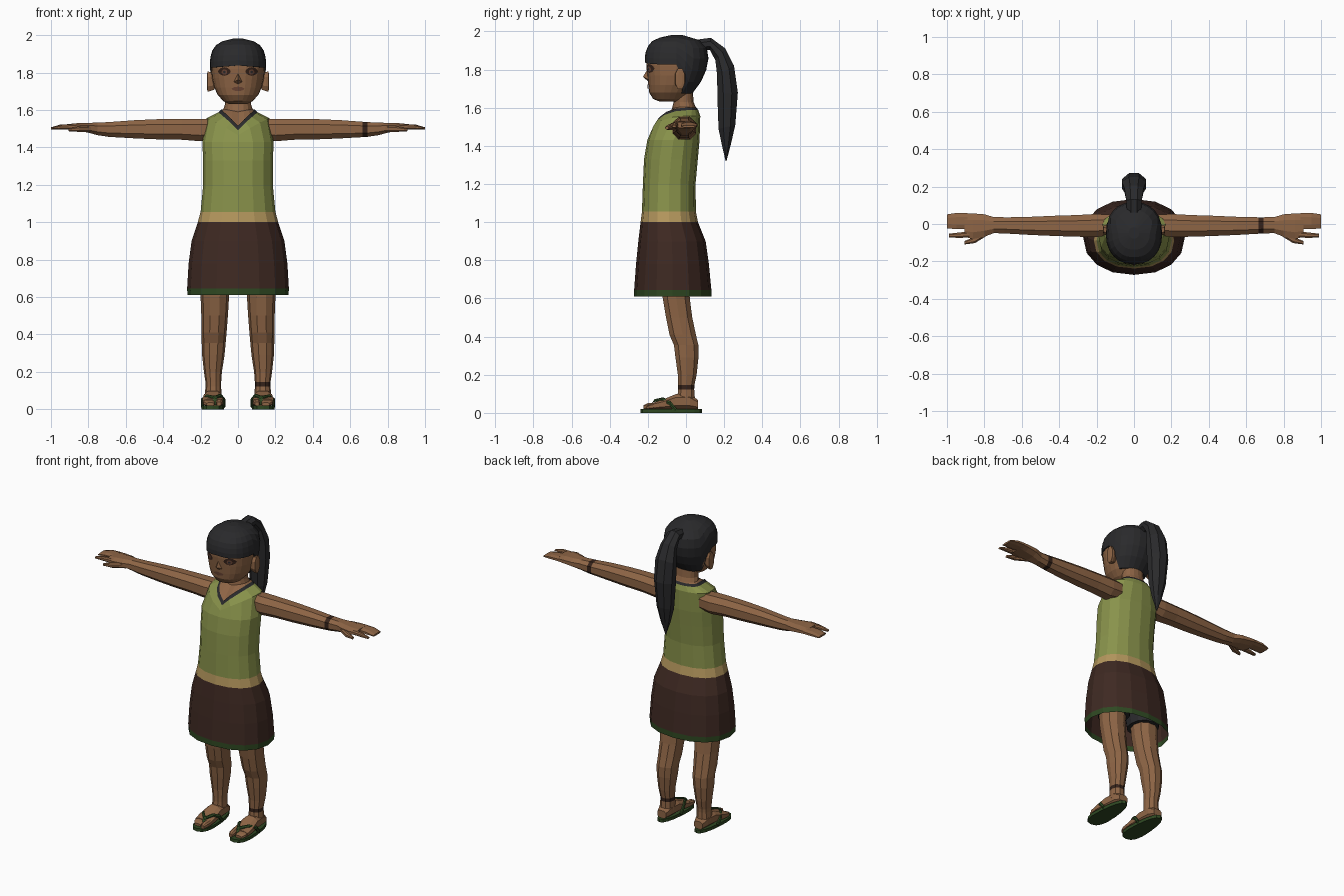
import bpy, bmesh, math
from mathutils import Vector

old = bpy.data.objects.get("Cube")
if old:
    bpy.data.objects.remove(old, do_unlink=True)


def material(name, r, g, b):
    m = bpy.data.materials.new(name)
    m.use_nodes = True
    m.diffuse_color = (r, g, b, 1)
    m.node_tree.nodes["Principled BSDF"].inputs["Base Color"].default_value = (r, g, b, 1)
    return m


SKIN = material("skin", .27, .13, .06)
GREEN = material("leaf_green", .25, .29, .07)
TAN = material("tan", .46, .31, .11)
BROWN = material("skirt_brown", .048, .022, .016)
DKGREEN = material("dark_green", .028, .065, .016)
BLACK = material("hair_black", .023, .023, .025)
BAND = material("band_brown", .035, .016, .01)
LIP = material("lip_brown", .15, .06, .035)


def make(name, verts, faces, mats, idx=None):
    me = bpy.data.meshes.new(name)
    me.from_pydata([tuple(v) for v in verts], [], faces)
    for m in mats:
        me.materials.append(m)
    if idx:
        me.polygons.foreach_set("material_index", idx)
    bm = bmesh.new()
    bm.from_mesh(me)
    bmesh.ops.recalc_face_normals(bm, faces=bm.faces)
    bm.to_mesh(me)
    bm.free()
    ob = bpy.data.objects.new(name, me)
    bpy.context.collection.objects.link(ob)
    return ob


def loft(name, rings, mats, rule=lambda k: 0, caps=(True, True)):
    """Skin a list of equal-length rings; rule gives the material of each band."""
    n = len(rings[0])
    verts = [p for r in rings for p in r]
    faces, idx = [], []
    for k in range(len(rings) - 1):
        for i in range(n):
            j = (i + 1) % n
            faces.append((k*n + i, k*n + j, k*n + n + j, k*n + n + i))
            idx.append(rule(k))
    if caps[0]:
        faces.append(tuple(range(n))[::-1])
        idx.append(rule(0))
    if caps[1]:
        faces.append(tuple(range(len(verts) - n, len(verts))))
        idx.append(rule(len(rings) - 2))
    return make(name, verts, faces, mats, idx)


def circle(n, p=1.0, turn=0.0):
    out = []
    for i in range(n):
        a = 2 * math.pi * (i + turn) / n
        c, s = math.cos(a), math.sin(a)
        out.append((math.copysign(abs(c)**p, c), math.copysign(abs(s)**p, s)))
    return out


def flat_ring(z, hw, yf, yb, n=16, cx=0, p=.9):
    yc, ry = (yf + yb) / 2, (yb - yf) / 2
    return [(cx + hw*c, yc + ry*s, z) for c, s in circle(n, p)]


def neck_ring(hw, yf, yb, yc, z_side, z_front):
    """Ring that dips to a V at the front."""
    ring = []
    for c, s in circle(16):
        y = yc + s * ((yb - yc) if s > 0 else (yc - yf))
        z = z_side if s > 0 else z_front + (z_side - z_front) * abs(c)**.9
        ring.append((hw*c, y, z))
    return ring


def ring_x(x, yc, ry, zc, rz, s=1, n=8):
    return [(s*x, yc + ry*a, zc + rz*b) for a, b in circle(n, .85, .5)]


# Dress: hem, skirt, waistband, top and V collar
dress = [(.61, .27, -.272, .133), (.645, .272, -.272, .133), (.78, .264, -.262, .12),
         (.9, .248, -.25, .103), (1.0, .215, -.238, .063), (1.055, .2, -.231, .052),
         (1.2, .186, -.226, .05), (1.33, .187, -.22, .062), (1.43, .19, -.203, .071)]
rings = [flat_ring(*d) for d in dress]
rings += [neck_ring(.167, -.185, .075, 0, 1.557, 1.465),
          neck_ring(.105, -.166, .064, .01, 1.588, 1.492),
          neck_ring(.09, -.152, .055, .015, 1.602, 1.515)]
bands = [1, 2, 2, 2, 3] + [0] * 5 + [4]
loft("dress", rings, [GREEN, DKGREEN, BROWN, TAN, BLACK], lambda k: bands[k], (False, False))

# Chest and neck
loft("neck", [neck_ring(.094, -.152, .056, .015, 1.594, 1.506),
              neck_ring(.078, -.075, .05, 0, 1.605, 1.59),
              flat_ring(1.63, .07, -.065, .04), flat_ring(1.7, .07, -.065, .035)], [SKIN])

# Head
PROFILE = [(1.633, .05, -.14, -.01), (1.647, .078, -.173, .0), (1.68, .108, -.193, .03),
           (1.72, .127, -.198, .062), (1.77, .139, -.203, .09), (1.82, .143, -.208, .106),
           (1.87, .142, -.208, .11), (1.91, .132, -.198, .1), (1.945, .105, -.168, .07),
           (1.965, .068, -.12, .025), (1.974, .02, -.07, -.025)]


def head_size(z):
    for a, b in zip(PROFILE, PROFILE[1:]):
        if z <= b[0]:
            t = (z - a[0]) / (b[0] - a[0])
            return [u + (v - u) * t for u, v in zip(a, b)]
    return PROFILE[-1]


head = loft("head", [flat_ring(*h, n=24) for h in PROFILE], [SKIN])

# Hair cap: straight fringe in front, low behind the ears
hair = []
for t, grow in ((0, -.012), (0, .008), (.2, .008), (.4, .008), (.6, .009), (.78, .009), (.91, .009), (1, .008)):
    ring = []
    for c, s in circle(24, .9):
        edge = 1.838 - .012*abs(c) if s < .1 else 1.755 if s < .3 else 1.675
        z = edge + (1.974 - edge) * t
        _, hw, yf, yb = head_size(z)
        ring.append(((hw + grow)*c, (yf + yb)/2 + ((yb - yf)/2 + grow)*s, z + .007*t))
    hair.append(ring)
loft("hair", hair, [BLACK], caps=(False, True))

# Ponytail: outer y, z, inner y, z, half width
tail = [(.05, 1.955, .085, 1.90, .04), (.13, 1.966, .125, 1.905, .045), (.205, 1.91, .155, 1.85, .055),
        (.25, 1.82, .165, 1.77, .07), (.27, 1.68, .166, 1.67, .07), (.257, 1.51, .172, 1.49, .055),
        (.235, 1.41, .19, 1.4, .032), (.212, 1.32, .208, 1.32, .003)]
rings = []
for yo, zo, yi, zi, w in tail:
    mid, half = Vector((0, (yo + yi)/2, (zo + zi)/2)), Vector((0, (yo - yi)/2, (zo - zi)/2))
    rings.append([mid + half * s * 1.12 + Vector((w*c, 0, 0)) for c, s in circle(8, 1, .5)])
loft("ponytail", rings, [BLACK])

# Nose
make("nose", [(0, -.2, 1.805), (-.026, -.194, 1.748), (.026, -.194, 1.748), (0, -.226, 1.762), (0, -.198, 1.738)],
     [(0, 1, 3), (0, 3, 2), (1, 4, 3), (4, 2, 3)], [SKIN])


def face_plate(name, x, z, rx, rz, mat, lift, point=1.0):
    """Thin patch that follows the front of the head."""
    pts = []
    for k in (0, .5, 1):
        for c, s in circle(12):
            px, pz = x + k*rx*c, z + k*rz*s*abs(s)**(point - 1)
            hit, loc, *_ = head.ray_cast(Vector((px, -1, pz)), Vector((0, 1, 0)))
            pts.append((px, (loc.y if hit else -.15) - lift, pz))
    loft(name, [pts[i:i + 12] for i in (0, 12, 24)], [mat], caps=(False, False))


face_plate("mouth", 0, 1.713, .034, .012, LIP, .005, 1.3)
for s, side in ((1, "left"), (-1, "right")):
    face_plate(side + "_eye", s*.073, 1.806, .034, .023, BAND, .004, 1.3)
    face_plate(side + "_iris", s*.073, 1.803, .015, .014, LIP, .006)
    face_plate(side + "_pupil", s*.073, 1.803, .007, .007, BLACK, .008)

    # Ear
    ear = [(.125, .02, .045), (.15, .028, .055), (.163, .026, .058), (.166, .012, .04)]
    loft(side + "_ear", [ring_x(x, -.035 + .1*(x - .125), ry, 1.752, rz, s) for x, ry, rz in ear], [SKIN])

    # Arm and palm, with a bracelet on the left wrist
    arm = [(.13, -.005, .058, 1.497, .057), (.2, -.008, .066, 1.493, .064), (.3, -.01, .062, 1.497, .06),
           (.42, -.01, .058, 1.497, .058), (.55, -.01, .052, 1.497, .052), (.665, -.008, .047, 1.496, .044),
           (.693, -.007, .046, 1.496, .042), (.75, -.006, .046, 1.499, .036), (.8, -.008, .064, 1.505, .028),
           (.86, -.012, .073, 1.509, .022), (.905, -.006, .068, 1.51, .016)]
    loft(side + "_arm", [ring_x(*a, s) for a in arm], [SKIN, BAND], lambda k: int(k == 5 and s > 0))

    # Joined fingers, index finger and thumb
    digits = {"fingers": [(.89, .016, .046, 1.51, .016), (.95, .016, .046, 1.509, .014), (1, .014, .04, 1.502, .006)],
              "index_finger": [(.88, -.056, .018, 1.51, .015), (.94, -.06, .015, 1.509, .013), (.99, -.062, .011, 1.503, .006)],
              "thumb": [(.78, -.04, .02, 1.5, .02), (.85, -.085, .018, 1.498, .016), (.905, -.1, .01, 1.494, .008)]}
    for name, rows in digits.items():
        loft(side + "_" + name, [ring_x(*r, s) for r in rows], [SKIN])

    # Leg, with an anklet on the left
    leg = [(.06, .045, -.05, .05, .133), (.122, .042, -.043, .045, .132), (.145, .042, -.043, .046, .132),
           (.2, .048, -.045, .058, .134), (.29, .06, -.058, .068, .132), (.355, .064, -.066, .068, .13),
           (.41, .067, -.09, .055, .128), (.5, .071, -.108, .036, .125), (.6, .076, -.125, .023, .124),
           (.75, .08, -.135, .022, .12)]
    loft(side + "_leg", [flat_ring(z, w, f, b, 10, s*x) for z, w, f, b, x in leg],
         [SKIN, BAND], lambda k: int(k == 1 and s > 0))

    # Shorts under the skirt
    shorts = [(.67, .09, -.15, .045, .113), (.8, .1, -.165, .055, .105), (.95, .105, -.18, .045, .1)]
    loft(side + "_shorts_leg", [flat_ring(z, w, f, b, 12, s*x) for z, w, f, b, x in shorts], [BLACK])

    # Foot and toes: y, centre x, half width, top
    def foot_part(name, rows):
        loft(name, [[(s*(cx + w*c), y, .018 + (top - .018)*(b + 1)/2) for c, b in circle(8, .7, .5)]
                    for y, cx, w, top in rows], [SKIN])

    foot_part(side + "_foot", [(-.172, .134, .058, .055), (-.12, .135, .058, .072), (-.055, .134, .05, .1),
                               (.02, .133, .045, .1), (.062, .133, .032, .07)])
    foot_part(side + "_big_toe", [(-.16, .098, .021, .056), (-.2, .1, .02, .052), (-.224, .102, .012, .04)])
    foot_part(side + "_small_toes", [(-.16, .156, .034, .054), (-.19, .154, .031, .046), (-.208, .148, .022, .036)])

    # Sandal sole and thong strap
    rings = []
    for z in (0, .02):
        rings.append([(s*(.135 + (.057 - .07*b*.2)*c), -.078 + .161*b, z) for c, b in circle(16, .8)])
    loft(side + "_sandal_sole", rings, [DKGREEN])
    for part, path in (("inner", [(.122, -.19, .03), (.12, -.17, .064), (.095, -.125, .074), (.077, -.085, .055), (.076, -.055, .015)]),
                       ("outer", [(.122, -.19, .03), (.124, -.17, .064), (.165, -.125, .07), (.19, -.085, .052), (.19, -.055, .015)])):
        rings = [[(s*(x + .009*c), y + .009*b*.7, z + .009*b) for c, b in circle(6)] for x, y, z in path]
        loft(side + "_" + part + "_strap", rings, [DKGREEN])
